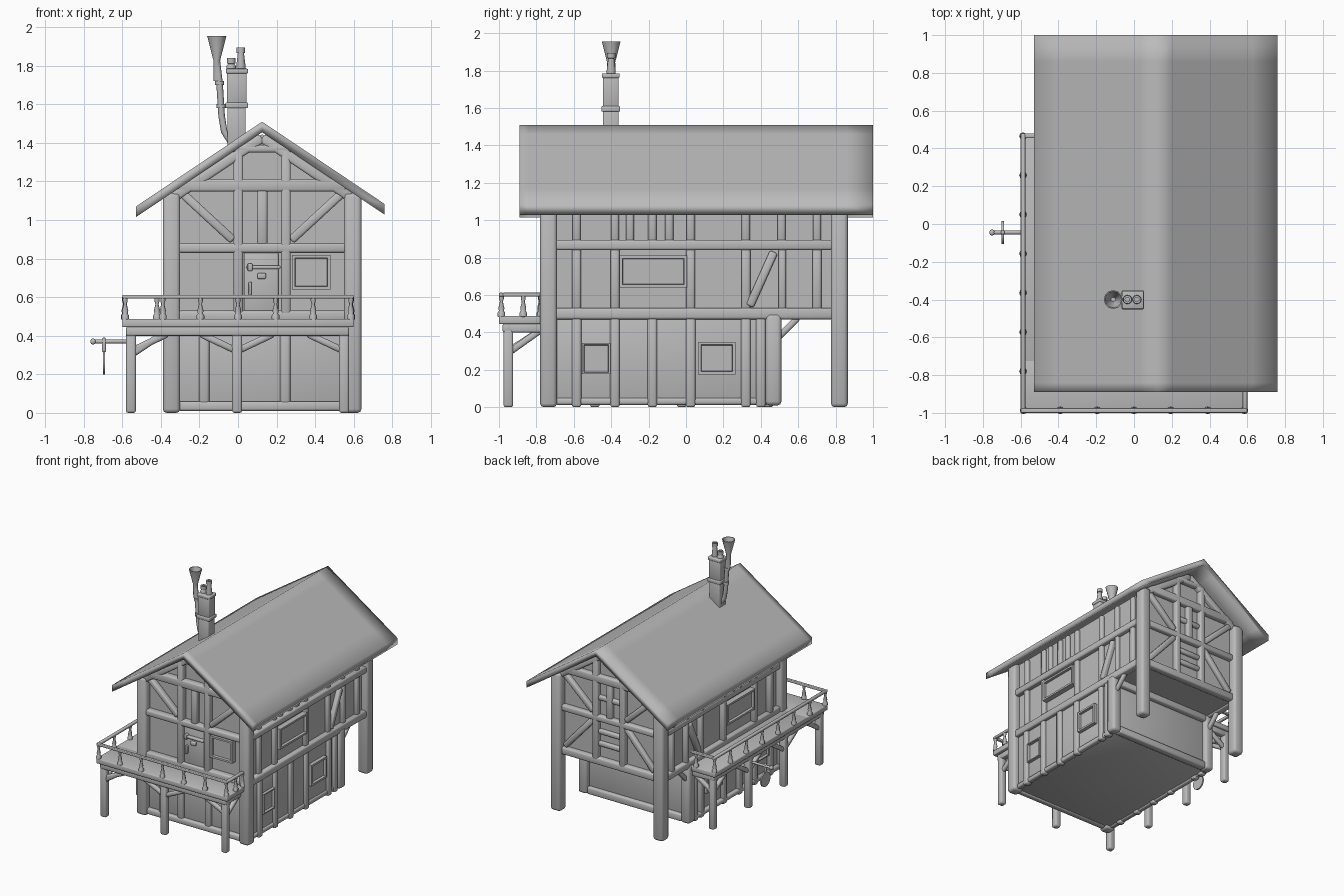
import bpy, bmesh, math
from mathutils import Matrix, Vector

if "Cube" in bpy.data.objects:
    bpy.data.objects.remove(bpy.data.objects["Cube"])

grey = bpy.data.materials.new("plain grey")
grey.use_nodes = True
grey.diffuse_color = (0.5, 0.5, 0.5, 1)
grey.node_tree.nodes["Principled BSDF"].inputs["Base Color"].default_value = (0.5, 0.5, 0.5, 1)
made = []
CX = 0.125  # house centre line


def finish(name, bm, smooth=False):
    bmesh.ops.recalc_face_normals(bm, faces=bm.faces)
    mesh = bpy.data.meshes.new(name)
    bm.to_mesh(mesh)
    bm.free()
    mesh.materials.append(grey)
    ob = bpy.data.objects.new(name, mesh)
    bpy.context.collection.objects.link(ob)
    if smooth:
        mesh.shade_smooth()
    else:
        made.append(ob)
    return ob


def block(name, size, matrix, bevel):
    bm = bmesh.new()
    bmesh.ops.create_cube(bm, size=1)
    bmesh.ops.scale(bm, vec=size, verts=bm.verts)
    if bevel:
        bmesh.ops.bevel(bm, geom=bm.edges[:], offset=min(bevel, min(size) * 0.45),
                        segments=2, profile=0.5, affect='EDGES')
    bm.transform(matrix)
    return finish(name, bm)


def box(name, x0, x1, y0, y1, z0, z1, bevel=0.012):
    centre = Matrix.Translation(((x0 + x1) / 2, (y0 + y1) / 2, (z0 + z1) / 2))
    return block(name, (x1 - x0, y1 - y0, z1 - z0), centre, bevel)


def beam(name, p, q, a=0.045, b=0.045):
    p, q = Vector(p), Vector(q)
    z = (q - p).normalized()
    x = Vector((1, 0, 0)) if abs(z.x) < 0.01 else Vector((0, 1, 0))
    y = z.cross(x)
    m = Matrix((x, y, z)).transposed().to_4x4()
    m.translation = (p + q) / 2
    return block(name, (a, b, (q - p).length), m, 0.012)


def lathe(name, profile, x, y, steps=12):
    bm = bmesh.new()
    vs = [bm.verts.new((x + r, y, z)) for r, z in profile]
    es = [bm.edges.new(e) for e in zip(vs, vs[1:])]
    bmesh.ops.spin(bm, geom=vs + es, cent=(x, y, 0), axis=(0, 0, 1),
                   angle=2 * math.pi, steps=steps)
    bmesh.ops.remove_doubles(bm, verts=bm.verts, dist=0.0005)
    return finish(name, bm)


def prism(name, outline, ys, smooth=False):
    bm = bmesh.new()
    rows = [[bm.verts.new((x, y, z)) for x, z in outline] for y in ys]
    n = len(outline)
    for r, s in zip(rows, rows[1:]):
        for i in range(n):
            bm.faces.new((r[i], r[(i + 1) % n], s[(i + 1) % n], s[i]))
    bm.faces.new(rows[0])
    bm.faces.new(rows[-1])
    return finish(name, bm, smooth)


def framed(name, centre, normal, width, height, rim=0.022, thick=0.04, sink=0.02):
    # framed opening: a box whose outer face is inset and pushed in
    n = Vector(normal)
    bm = bmesh.new()
    bmesh.ops.create_cube(bm, size=1)
    size = (thick if n.x else width, thick if n.y else width, height)
    bmesh.ops.scale(bm, vec=size, verts=bm.verts)
    bmesh.ops.translate(bm, vec=centre, verts=bm.verts)
    bm.normal_update()
    face = max(bm.faces, key=lambda f: f.normal.dot(n))
    bmesh.ops.inset_region(bm, faces=[face], thickness=rim)
    bmesh.ops.inset_region(bm, faces=[face], thickness=0.004, depth=-sink)
    return finish(name, bm)


# Roof
def roof_z(x, top=1.51):
    return top - abs(x - CX) * 0.672


xs = (-0.53, -0.42, 0.03, CX, 0.2, 0.63, 0.76)
outline = [(x, roof_z(x)) for x in xs] + [(x, roof_z(x, 1.455)) for x in reversed(xs)]
prism("roof", outline, (-0.89, -0.84, 0.86, 1.0), smooth=True)

# House body
box("lower_walls", -0.35, 0.6, -0.73, 0.47, 0.02, 0.52, 0.02)
prism("upper_walls", [(-0.34, 0.48), (0.59, 0.48), (0.59, 1.13), (CX, 1.445), (-0.34, 1.13)],
      (-0.72, 0.8))
for side, x in (("right", -0.345), ("left", 0.595)):
    for end, y in (("front", -0.735), ("back", 0.82)):
        box(f"{side}_{end}_post", x - 0.045, x + 0.045, y - 0.045, y + 0.045, 0, 1.14, 0.02)
    box(f"{side}_middle_post", x - 0.04, x + 0.04, 0.425, 0.51, 0.01, 0.5, 0.02)
    beam(f"{side}_overhang_brace", (x, 0.48, 0.36), (x, 0.6, 0.48), 0.035, 0.035)

# Timber framing on the long sides
for side, s in (("left", 1), ("right", -1)):
    x = CX + s * 0.475

    def rail(name, y0, y1, z0, z1, out=0.03):
        box(f"{side}_{name}", x - 0.03, x + out, y0, y1, z0, z1)

    rail("lower_rail", -0.7, 0.8, 0.47, 0.53)
    rail("upper_rail", -0.7, 0.8, 0.84, 0.895)
    rail("sill", -0.7, 0.44, 0.012, 0.05, 0.012)
    for y in (-0.585, -0.38, -0.18, 0.025, 0.32, 0.4):
        rail("lower_stud", y - 0.025, y + 0.025, 0, 0.48, 0.022)
    for y in (-0.585, -0.38, 0.025, 0.32, 0.7):
        rail("upper_stud", y - 0.024, y + 0.024, 0.52, 0.85, 0.018)
    for y in (-0.585, -0.38, -0.3, -0.18, -0.09, 0.025, 0.32, 0.51, 0.7):
        rail("top_stud", y - 0.022, y + 0.022, 0.88, 1.12, 0.015)
    rail("corner_stud", 0.495, 0.535, 0.52, 0.85, 0.018)
    beam(f"{side}_diagonal", (x, 0.34, 0.54), (x, 0.47, 0.83), 0.05, 0.045)
    framed(f"{side}_upper_window", (x + s * 0.01, -0.175, 0.725), (s, 0, 0), 0.36, 0.17, thick=0.05)
    framed(f"{side}_small_window", (x + s * 0.005, -0.48, 0.26), (s, 0, 0), 0.15, 0.165, rim=0.012)
    framed(f"{side}_lower_window", (x + s * 0.01, 0.165, 0.262), (s, 0, 0), 0.2, 0.175)

# Timber framing on the two gables
for end, y0, y1 in (("front", -0.77, -0.71), ("back", 0.78, 0.84)):
    ym = (y0 + y1) / 2
    for z, w in ((0.5, 0.06), (0.855, 0.05), (1.18, 0.065)):
        box(f"{end}_crossbeam", -0.31, 0.56, y0, y1, z - w / 2, z + w / 2)
    box(f"{end}_collar", -0.03, 0.28, y0, y1, 1.35, 1.39)
    for s in (-1, 1):
        xc = CX + s * 0.123
        box(f"{end}_tall_stud", xc - 0.025, xc + 0.025, y0, y1, 0.5, 1.37)
        beam(f"{end}_diagonal", (CX + s * 0.15, ym, 0.895), (CX + s * 0.41, ym, 1.135), 0.05, 0.045)
        beam(f"{end}_rafter", (CX, ym, 1.425), (CX + s * 0.46, ym, 1.425 - 0.46 * 0.672), 0.06, 0.05)
    box(f"{end}_centre_stud", CX - 0.027, CX + 0.027, y0 + 0.005, y1 - 0.005, 0.87, 1.16)
for s in (-1, 1):
    beam("back_lower_diagonal", (CX + s * 0.41, 0.81, 0.54), (CX + s * 0.15, 0.81, 0.83), 0.045, 0.045)
for z in (0.64, 0.74, 1.02):
    box("back_rung", 0.01, 0.24, 0.78, 0.825, z - 0.02, z + 0.02)
box("front_sill", -0.31, 0.56, -0.76, -0.71, 0.01, 0.06)
box("back_sill", -0.31, 0.56, 0.44, 0.5, 0.01, 0.07)
box("overhang_joist", -0.31, 0.56, 0.45, 0.51, 0.43, 0.49)
for x in (-0.175, -0.005, 0.245):
    box("front_lower_stud", x - 0.026, x + 0.026, -0.755, -0.71, 0.04, 0.48)

# Front door and window
box("door", 0.03, 0.21, -0.75, -0.71, 0.49, 0.83, 0.006)
box("door_bar", 0.045, 0.22, -0.775, -0.74, 0.745, 0.765, 0.006)
box("door_bar_bracket", 0.05, 0.075, -0.78, -0.74, 0.735, 0.775, 0.005)
box("door_lock", 0.1, 0.145, -0.77, -0.74, 0.695, 0.725, 0.006)
box("door_handle", 0.055, 0.07, -0.77, -0.74, 0.61, 0.68, 0.005)
framed("front_window", (0.38, -0.735, 0.73), (0, -1, 0), 0.2, 0.18, thick=0.06)

# Balcony wrapping round the front and right sides
box("front_deck", -0.6, 0.6, -1.0, -0.72, 0.445, 0.487, 0.006)
box("side_deck", -0.6, -0.34, -0.74, 0.48, 0.445, 0.487, 0.006)
box("front_deck_joist", -0.58, 0.575, -0.98, -0.93, 0.4, 0.447, 0.008)
box("side_deck_joist", -0.58, -0.53, -0.95, 0.465, 0.4, 0.447, 0.008)
box("deck_end_joist", 0.53, 0.575, -0.95, -0.74, 0.4, 0.447, 0.008)
box("deck_back_joist", -0.55, -0.36, 0.42, 0.465, 0.4, 0.447, 0.008)


def column(x, y):
    box("balcony_column", x - 0.026, x + 0.026, y - 0.026, y + 0.026, 0, 0.42)


for x in (-0.555, -0.005, 0.55):
    column(x, -0.95)
    for s in (-1, 1):
        if abs(x + s * 0.19) < 0.56:
            beam("front_brace", (x, -0.95, 0.32), (x + s * 0.19, -0.95, 0.41), 0.035, 0.035)
for y in (-0.95, -0.487, -0.023, 0.44):
    if y > -0.9:
        column(-0.555, y)
    for s in (-1, 1):
        if -0.95 < y + s * 0.17 < 0.46:
            beam("side_brace", (-0.555, y, 0.3), (-0.555, y + s * 0.17, 0.41), 0.035, 0.035)
    beam("wall_brace", (-0.555, y, 0.3), (-0.39, y, 0.41), 0.035, 0.035)
beam("end_brace", (0.55, -0.95, 0.29), (0.55, -0.78, 0.41), 0.035, 0.035)

# Railing and turned balusters
box("front_handrail", -0.6, 0.6, -1.0, -0.975, 0.592, 0.612, 0.005)
box("side_handrail", -0.6, -0.575, -0.98, 0.48, 0.592, 0.612, 0.005)
box("left_end_handrail", 0.575, 0.6, -0.98, -0.75, 0.592, 0.612, 0.005)
box("back_end_handrail", -0.58, -0.37, 0.455, 0.48, 0.592, 0.612, 0.005)
spindle = ((0, 0.48), (0.02, 0.485), (0.02, 0.505), (0.013, 0.515), (0.016, 0.53),
           (0.008, 0.565), (0.013, 0.58), (0.013, 0.6), (0, 0.6))
spots = [(-0.585 + i * 0.195, -0.987) for i in range(7)]
spots += [(-0.588, -0.987 + i * 0.2075) for i in range(1, 8)]
spots += [(0.588, -0.87), (0.588, -0.775), (-0.42, 0.467)]
for x, y in spots:
    lathe("baluster", spindle, x, y, 8)

# Chimney with two pots
box("chimney_base", -0.055, 0.04, -0.445, -0.36, 1.36, 1.6, 0.006)
box("chimney_band", -0.065, 0.052, -0.452, -0.352, 1.58, 1.61, 0.006)
box("chimney_stack", -0.058, 0.045, -0.445, -0.36, 1.6, 1.78, 0.006)
box("chimney_cap", -0.063, 0.052, -0.45, -0.355, 1.76, 1.785, 0.006)
for x, top in ((-0.035, 1.84), (0.015, 1.895)):
    lathe("chimney_pot", ((0.024, 1.78), (0.024, 1.8), (0.016, top - 0.03), (0.022, top - 0.028),
                          (0.022, top), (0.012, top), (0.012, 1.79)), x, -0.4)

# Stove pipe with a funnel top
lathe("pipe_funnel", ((0.016, 1.72), (0.018, 1.83), (0.05, 1.955), (0.044, 1.955), (0.012, 1.84)),
      -0.11, -0.4)
curve = bpy.data.curves.new("stove_pipe", 'CURVE')
curve.dimensions = '3D'
curve.bevel_depth = 0.017
curve.bevel_resolution = 2
curve.use_fill_caps = True
path = ((-0.11, 1.83), (-0.095, 1.7), (-0.085, 1.54), (-0.072, 1.46), (-0.04, 1.41))
line = curve.splines.new('POLY')
line.points.add(len(path) - 1)
for pt, (x, z) in zip(line.points, path):
    pt.co = (x, -0.4, z, 1)
curve.materials.append(grey)
bpy.context.collection.objects.link(bpy.data.objects.new("stove_pipe", curve))
for x, z in ((-0.096, 1.7), (-0.087, 1.58)):
    lathe("pipe_collar", ((0, z), (0.024, z), (0.024, z + 0.022), (0, z + 0.022)), x, -0.4)

# Hanging sign on a rod
beam("sign_rod", (-0.76, -0.045, 0.37), (-0.56, -0.045, 0.37), 0.02, 0.02)
box("sign_rod_tip", -0.765, -0.738, -0.06, -0.03, 0.355, 0.385, 0.01)
box("sign_hook", -0.705, -0.685, -0.055, -0.035, 0.315, 0.39, 0.006)
bm = bmesh.new()
bmesh.ops.create_cone(bm, cap_ends=True, segments=16, radius1=0.06, radius2=0.06, depth=0.012,
                      matrix=Matrix.Translation((-0.695, -0.045, 0.26)) @ Matrix.Rotation(math.pi / 2, 4, 'Y'))
finish("sign_disc", bm)

# Smooth shading with sharp corners kept
bpy.ops.object.select_all(action='DESELECT')
for ob in made:
    ob.select_set(True)
bpy.context.view_layer.objects.active = made[0]
bpy.ops.object.shade_smooth_by_angle(angle=math.radians(50))
